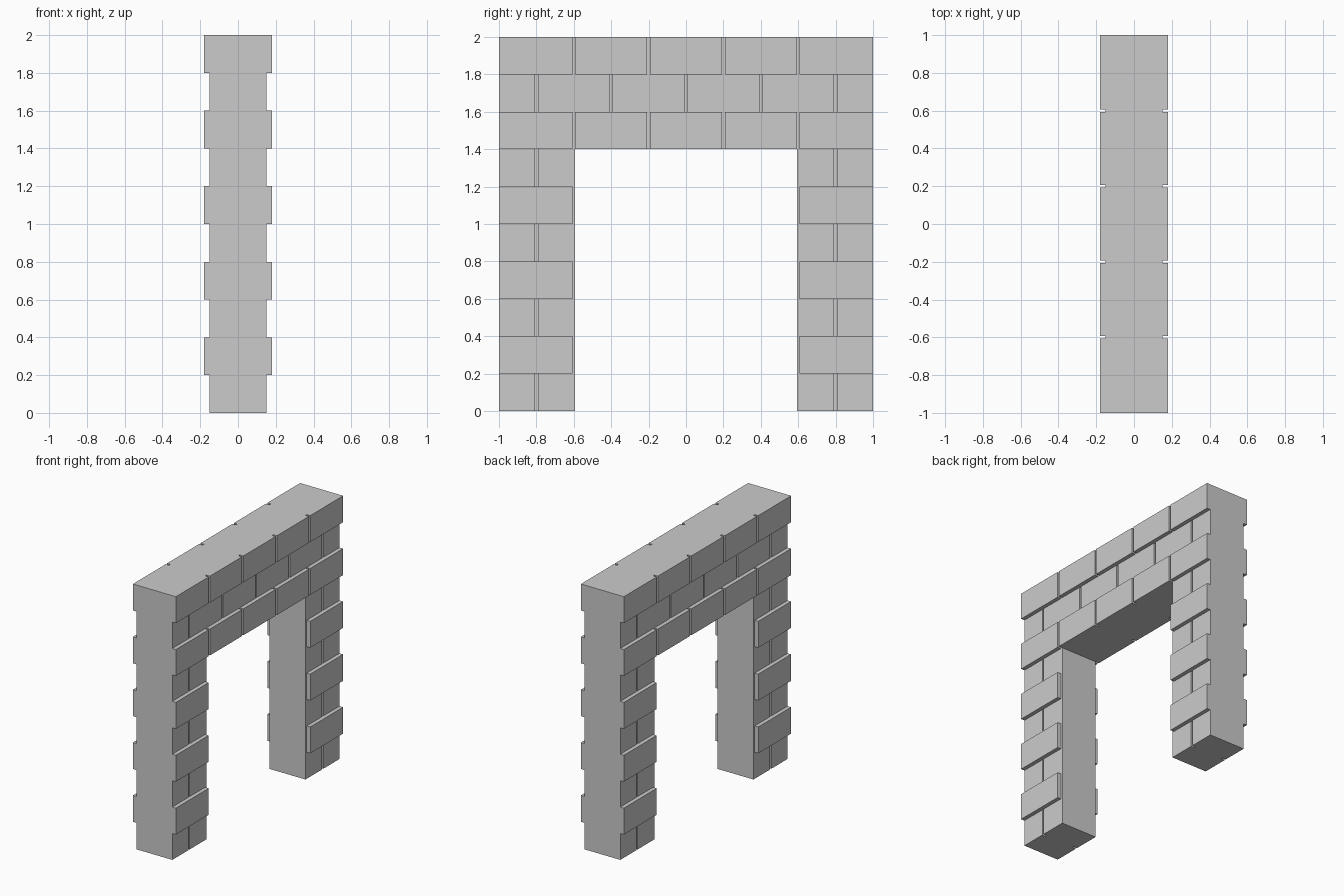
import bpy, bmesh
from mathutils import Vector

if "Cube" in bpy.data.objects:
    bpy.data.objects.remove(bpy.data.objects["Cube"])

ROW = 0.2          # course height
GAP = 0.0075       # half width of a mortar joint
ROWS = 10
LINTEL_ROW = 7     # first course that spans the opening
OPENING = 0.6 - GAP

# Grid lines that bound bricks, joints and courses
xs = [-0.18, -0.15, -0.12, 0.12, 0.15, 0.18]
ys = sorted([-1.0, 1.0] + [k * 0.2 + s * GAP for k in range(-4, 5) for s in (-1, 1)])
zs = [i * ROW for i in range(ROWS + 1)]


def is_solid(i, j, k):
    """True where the cell belongs to the masonry."""
    if not (0 <= i < len(xs) - 1 and 0 <= j < len(ys) - 1 and 0 <= k < ROWS):
        return False
    x = abs(xs[i] + xs[i + 1]) / 2
    y = (ys[j] + ys[j + 1]) / 2
    if k < LINTEL_ROW and abs(y) < OPENING:
        return False
    proud = k % 2                                # alternate courses stand out
    depth = 0.18 if proud else 0.15
    nearest = round(y / 0.2)
    in_joint = abs(y - nearest * 0.2) < GAP
    if in_joint and (nearest + proud) % 2 == 0:  # staggered vertical joints
        depth -= 0.03
    return x < depth


# Brick archway: keep only the outer skin of the solid cells
bm = bmesh.new()
corners = {}


def vert(idx):
    if idx not in corners:
        corners[idx] = bm.verts.new((xs[idx[0]], ys[idx[1]], zs[idx[2]]))
    return corners[idx]


for i in range(len(xs) - 1):
    for j in range(len(ys) - 1):
        for k in range(ROWS):
            if not is_solid(i, j, k):
                continue
            for axis in range(3):
                for side in (0, 1):
                    n = [i, j, k]
                    n[axis] += 1 if side else -1
                    if is_solid(*n):
                        continue
                    u, v = (axis + 1) % 3, (axis + 2) % 3
                    loop = []
                    for du, dv in ((0, 0), (1, 0), (1, 1), (0, 1)):
                        c = [i, j, k]
                        c[axis] += side
                        c[u] += du
                        c[v] += dv
                        loop.append(vert(tuple(c)))
                    bm.faces.new(loop if side else loop[::-1])

# Merge coplanar cells into clean flat faces
bmesh.ops.dissolve_limit(bm, angle_limit=0.01, verts=bm.verts[:], edges=bm.edges[:])
mesh = bpy.data.meshes.new("brick_archway")
bm.to_mesh(mesh)
bm.free()
bpy.context.collection.objects.link(bpy.data.objects.new("brick_archway", mesh))
